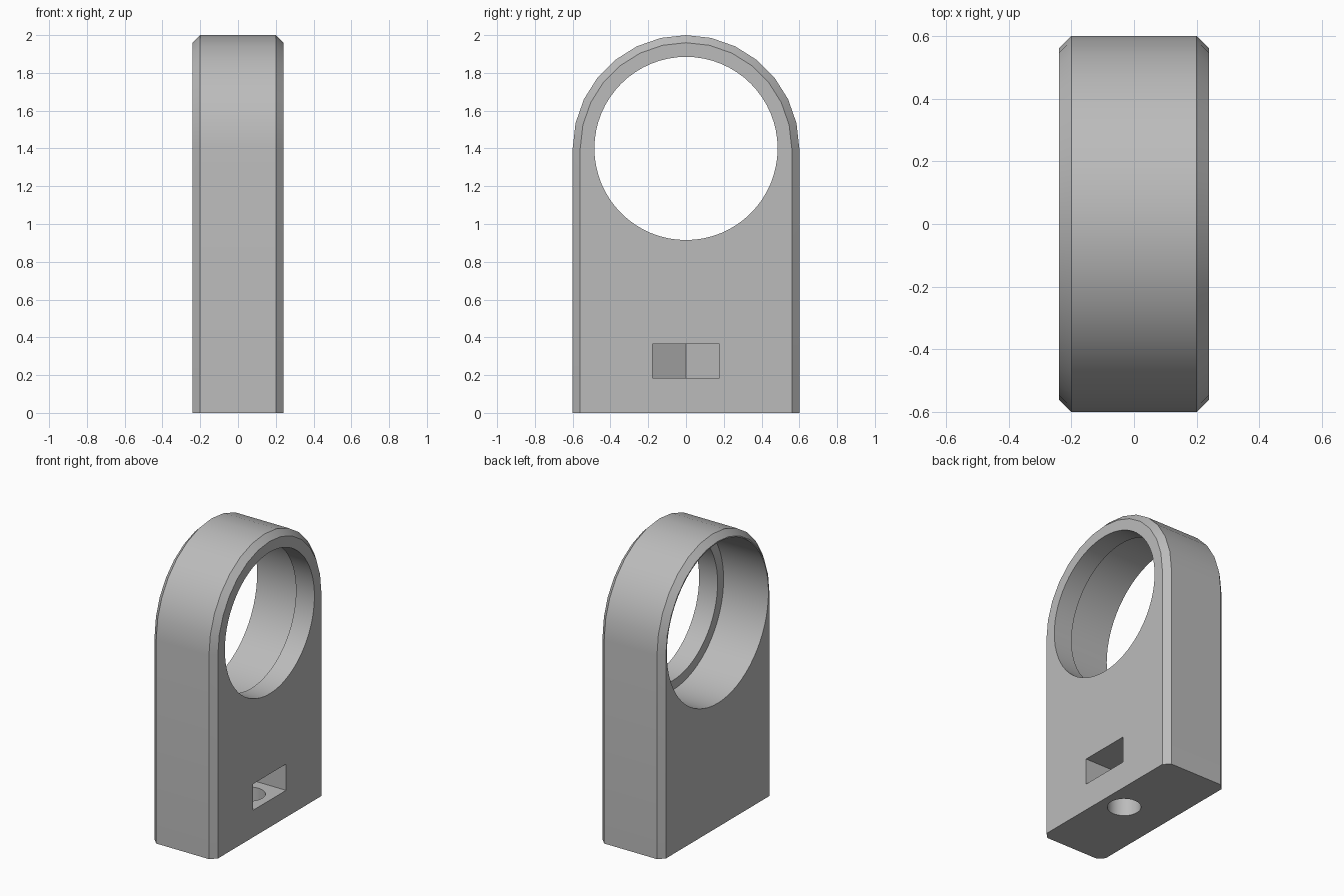
import bpy, bmesh, math
from mathutils import Matrix

cube = bpy.data.objects.get("Cube")
if cube:
    bpy.data.objects.remove(cube, do_unlink=True)

grey = bpy.data.materials.new("plain grey")
grey.use_nodes = True
colour = (0.5, 0.5, 0.5, 1)
grey.diffuse_color = colour
grey.node_tree.nodes["Principled BSDF"].inputs["Base Color"].default_value = colour

BORE_Z = 1.4


def make_object(name, bm):
    bmesh.ops.recalc_face_normals(bm, faces=bm.faces)
    mesh = bpy.data.meshes.new(name)
    bm.to_mesh(mesh)
    bm.free()
    mesh.materials.append(grey)
    obj = bpy.data.objects.new(name, mesh)
    bpy.context.collection.objects.link(obj)
    return obj


def arch_ring(bm, x, radius, steps=14):
    """Arch outline in the YZ plane: flat foot, straight sides, round top."""
    points = [(radius, 0)]
    for i in range(steps + 1):
        a = math.pi * i / steps
        points.append((radius * math.cos(a), BORE_Z + radius * math.sin(a)))
    points.append((-radius, 0))
    return [bm.verts.new((x, y, z)) for y, z in points]


def prism(name, radius, start, end, sides, axis, centre, turn=0):
    """Cutter running from start to end along the x or z axis."""
    bm = bmesh.new()
    bmesh.ops.create_cone(bm, cap_ends=True, segments=sides, radius1=radius,
                          radius2=radius, depth=end - start)
    bm.transform(Matrix.Rotation(turn, 4, 'Z'))
    bm.transform(Matrix.Translation((0, 0, (start + end) / 2)))
    if axis == 'X':
        bm.transform(Matrix.Rotation(math.pi / 2, 4, 'Y'))
    bm.transform(Matrix.Translation(centre))
    return make_object(name, bm)


# Arched bracket with chamfered side edges
bm = bmesh.new()
rings = [arch_ring(bm, x, r) for x, r in
         ((-0.24, 0.56), (-0.2, 0.6), (0.2, 0.6), (0.24, 0.56))]
for a, b in zip(rings, rings[1:]):
    for i in range(len(a)):
        j = (i + 1) % len(a)
        bm.faces.new((a[i], a[j], b[j], b[i]))
bm.faces.new(rings[0])
bm.faces.new(rings[-1])
bracket = make_object("arched_bracket", bm)

# Nut slot outline: hexagon point inside, open toward the side face
NUT_X, HALF = 0.08, 0.178
corner = HALF / math.cos(math.pi / 6)
bm = bmesh.new()
outline = [(NUT_X - corner, 0), (NUT_X - corner / 2, -HALF), (0.3, -HALF),
           (0.3, HALF), (NUT_X - corner / 2, HALF)]
base = bm.faces.new([bm.verts.new((x, y, 0.185)) for x, y in outline])
top = bmesh.ops.extrude_face_region(bm, geom=[base])["geom"]
bmesh.ops.translate(bm, vec=(0, 0, 0.18),
                    verts=[g for g in top if isinstance(g, bmesh.types.BMVert)])
nut_slot = make_object("nut_slot_cutter", bm)

# Stepped bore and screw hole
cutters = [
    prism("bore_cutter", 0.485, -0.4, 0.4, 64, 'X', (0, 0, BORE_Z)),
    prism("counterbore_cutter", 0.55, -0.4, 0.1, 64, 'X', (0, 0, BORE_Z)),
    nut_slot,
    prism("screw_hole_cutter", 0.105, -0.1, 0.25, 32, 'Z', (NUT_X, 0, 0)),
]
for cutter in cutters:
    cutter.hide_render = True
    cut = bracket.modifiers.new(cutter.name, 'BOOLEAN')
    cut.operation = 'DIFFERENCE'
    cut.solver = 'EXACT'
    cut.object = cutter

# Bake the cuts and remove the cutters
graph = bpy.context.evaluated_depsgraph_get()
finished = bpy.data.meshes.new_from_object(bracket.evaluated_get(graph))
bracket.modifiers.clear()
bracket.data = finished
for cutter in cutters:
    bpy.data.objects.remove(cutter, do_unlink=True)

# Smooth the curves, keep the edges crisp
bpy.ops.object.select_all(action='DESELECT')
bracket.select_set(True)
bpy.context.view_layer.objects.active = bracket
bpy.ops.object.shade_smooth_by_angle(angle=math.radians(30))
